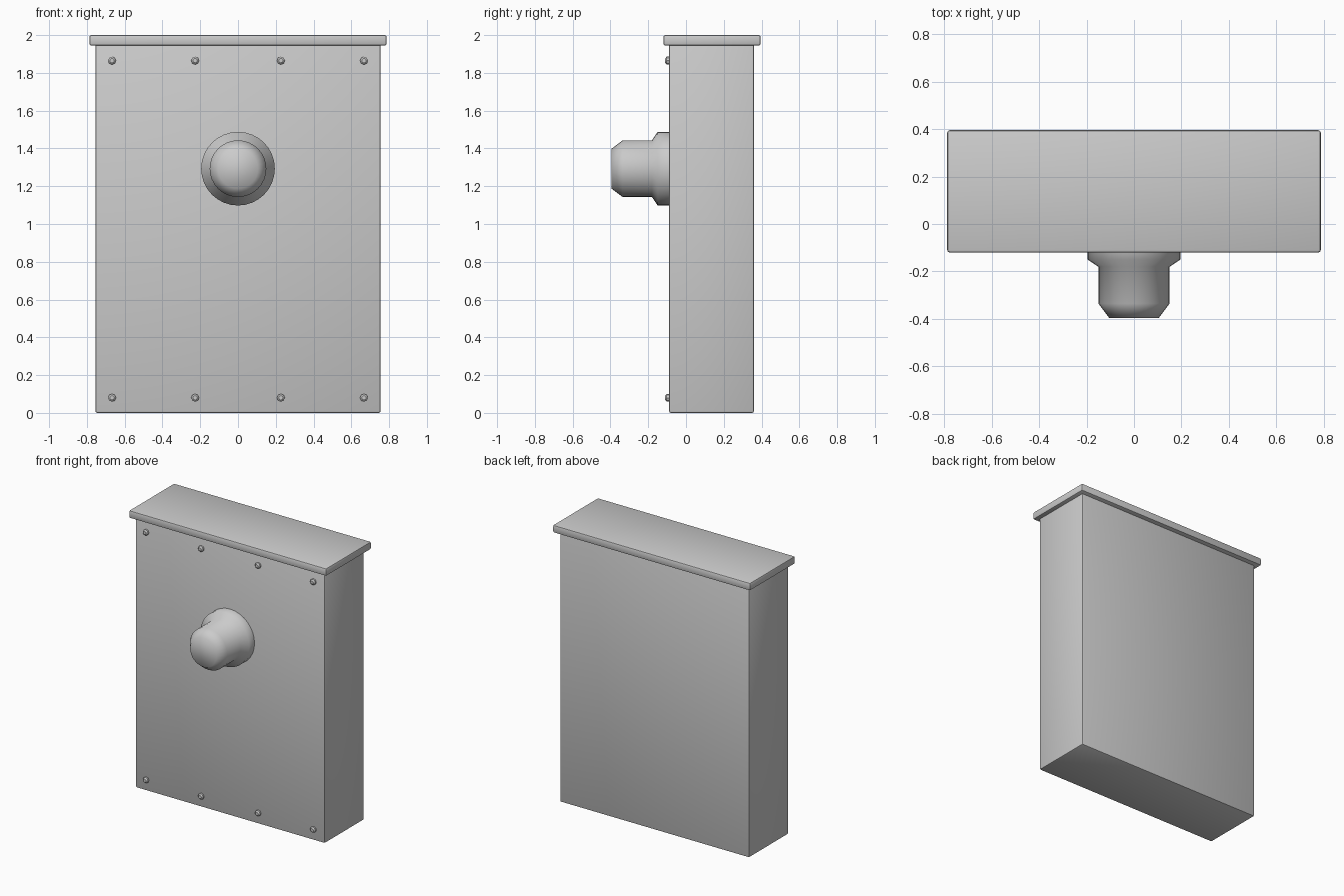
import bpy, bmesh
from math import cos, sin, pi, radians

if "Cube" in bpy.data.objects:
    bpy.data.objects.remove(bpy.data.objects["Cube"])


def finish(name, bm, angle=40):
    bmesh.ops.recalc_face_normals(bm, faces=bm.faces)
    me = bpy.data.meshes.new(name)
    bm.to_mesh(me)
    bm.free()
    ob = bpy.data.objects.new(name, me)
    bpy.context.collection.objects.link(ob)
    bpy.ops.object.select_all(action='DESELECT')
    ob.select_set(True)
    bpy.context.view_layer.objects.active = ob
    bpy.ops.object.shade_smooth_by_angle(angle=radians(angle))
    return ob


def box(name, lo, hi, bevel):
    bm = bmesh.new()
    bmesh.ops.create_cube(bm, size=1)
    for v in bm.verts:
        v.co = [(a + b) / 2 + c * (b - a) for a, b, c in zip(lo, hi, v.co)]
    bmesh.ops.bevel(bm, geom=bm.edges[:], offset=bevel, segments=2,
                    profile=0.5, affect='EDGES')
    return finish(name, bm)


def lathe(name, x, z, profile, sides, angle=40):
    """Turn (radius, y) points around an axis along y, capped at both ends."""
    bm = bmesh.new()
    rings = [[bm.verts.new((x + r * cos(2 * pi * i / sides), y,
                            z + r * sin(2 * pi * i / sides)))
              for i in range(sides)] for r, y in profile]
    for a, b in zip(rings, rings[1:]):
        for i in range(sides):
            j = (i + 1) % sides
            bm.faces.new((a[i], a[j], b[j], b[i]))
    bm.faces.new(rings[0])
    bm.faces.new(rings[-1])
    return finish(name, bm, angle)


# Cabinet and overhanging lid
box("cabinet_body", (-0.755, -0.09, 0), (0.755, 0.36, 1.96), 0.01)
box("cabinet_lid", (-0.787, -0.12, 1.945), (0.787, 0.395, 2.0), 0.01)

# Push button with stepped collar
lathe("button", 0, 1.293,
      [(0.195, -0.08), (0.195, -0.15), (0.15, -0.18),
       (0.15, -0.335), (0.105, -0.395)], 32, 60)

# Screw heads along the top and bottom edges
for z in (0.08, 1.865):
    for x in (-0.667, -0.227, 0.227, 0.667):
        lathe("screw", x, z,
              [(0.021, -0.085), (0.021, -0.102), (0.012, -0.11)], 8)
